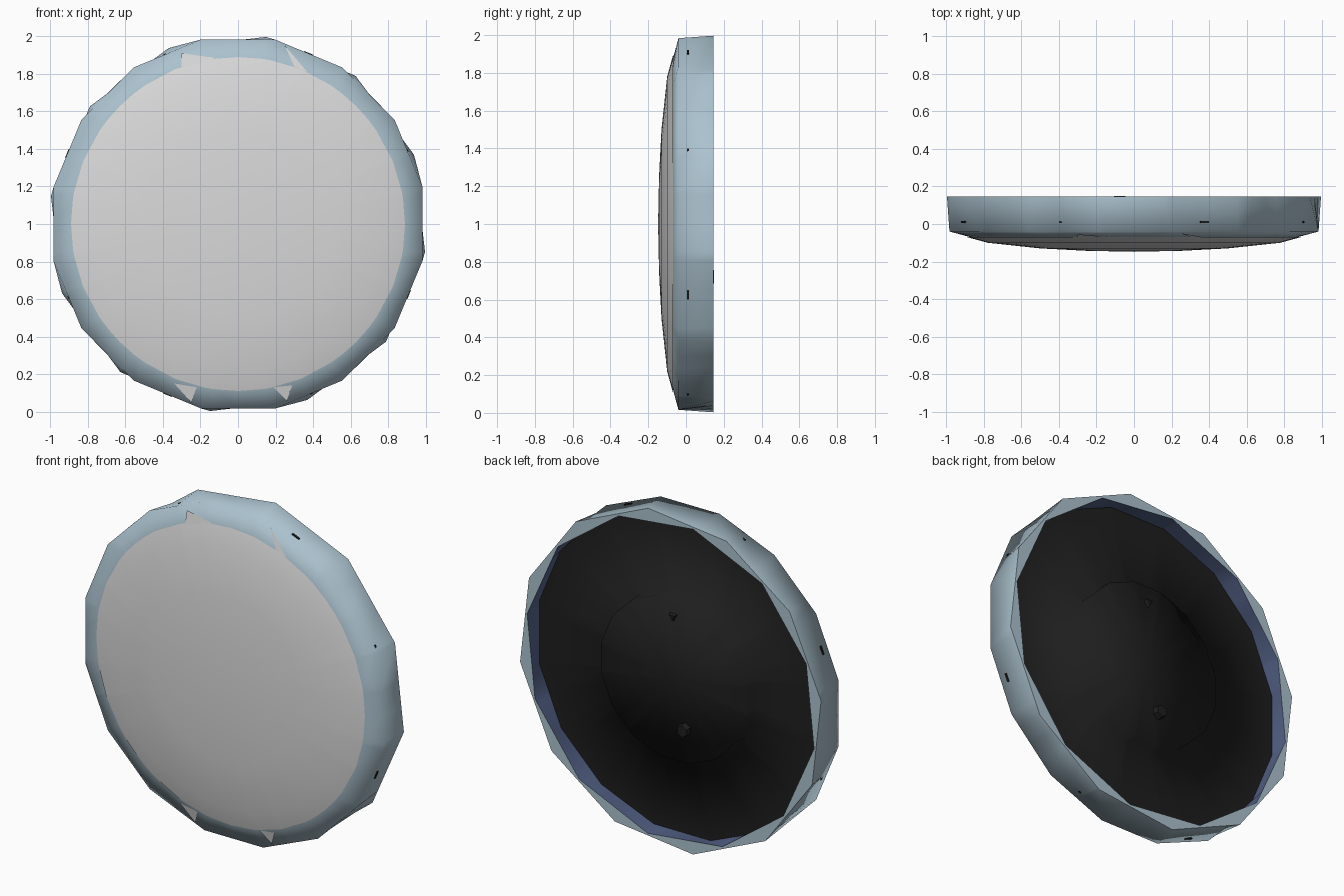
import bpy, bmesh, math
from mathutils import Matrix

cube = bpy.data.objects.get("Cube")
if cube:
    bpy.data.objects.remove(cube, do_unlink=True)

# Polygons as (sides, first corner angle): the rim turns from 16 sides to 12
FRONT = (16, math.radians(11.25))
BACK = (12, math.radians(21.5))
INNER = (12, math.radians(9))
ANGLES = sorted({round((p + math.tau * i / n) % math.tau, 5)
                 for n, p in (FRONT, BACK, INNER, (32, 0)) for i in range(n)})


def material(name, colour):
    m = bpy.data.materials.new(name)
    m.use_nodes = True
    m.diffuse_color = (*colour, 1)
    m.node_tree.nodes["Principled BSDF"].inputs["Base Color"].default_value = (*colour, 1)
    return m


WHITE = material("lens_white", (0.70, 0.70, 0.70))
BLUE = material("rim_pale_blue", (0.41, 0.54, 0.62))
NAVY = material("inner_wall_blue", (0.09, 0.125, 0.25))
BLACK = material("back_black", (0.013, 0.013, 0.013))


def finish(name, bm, mats, smooth=None):
    mesh = bpy.data.meshes.new(name)
    bm.to_mesh(mesh)
    bm.free()
    for m in mats:
        mesh.materials.append(m)
    ob = bpy.data.objects.new(name, mesh)
    bpy.context.collection.objects.link(ob)
    if smooth:
        bpy.ops.object.select_all(action='DESELECT')
        ob.select_set(True)
        bpy.context.view_layer.objects.active = ob
        bpy.ops.object.shade_smooth_by_angle(angle=math.radians(smooth))


def radius_at(r, polygon, a):
    """Constant for a circle, otherwise the distance to the polygon's side."""
    if polygon is None:
        return r
    side = math.tau / polygon[0]
    return r * math.cos(side / 2) / math.cos((a - polygon[1]) % side - side / 2)


def ringed(name, profile, mats, smooth, last_mat=0):
    """Join rings of (radius, y, polygon), ordered front, outside, back."""
    bm = bmesh.new()
    rings = []
    for r, y, polygon in profile:
        ring = []
        for a in ANGLES:
            d = radius_at(r, polygon, a)
            ring.append(bm.verts.new((d * math.cos(a), y, 1 + d * math.sin(a))))
        rings.append(ring)
    count = len(ANGLES)
    for i, (p, q) in enumerate(zip(rings, rings[1:])):
        for j in range(count):
            k = (j + 1) % count
            f = bm.faces.new((p[j], q[j], q[k], p[k]))
            if i == len(rings) - 2:
                f.material_index = last_mat
    bmesh.ops.remove_doubles(bm, verts=bm.verts, dist=1e-5)
    finish(name, bm, mats, smooth)


# Rim with a bevelled front, faceted wall and recessed back
ringed("rim", [(0.88, -0.068, None), (1.003, -0.04, FRONT), (1.008, 0.146, BACK),
               (0.962, 0.146, INNER), (0.965, 0.035, FRONT)], [BLUE, NAVY], 80, 1)

# Shallow domed lens
ringed("lens", [(0, -0.148, None), (0.25, -0.143, None), (0.5, -0.13, None),
                (0.78, -0.1, None), (0.89, -0.07, None)], [WHITE], 40)

# Flat back panel with a raised round hub
ringed("back_panel", [(0.965, 0.035, FRONT), (0.49, 0.035, FRONT),
                      (0.49, 0.115, FRONT), (0, 0.115, None)], [BLACK], 100)

# Lens tabs lapping over the rim bevel
tabs = [[(0.25, 1.95), (0.37, 1.81), (0.3, 1.84)],
        [(-0.3, 1.91), (-0.12, 1.885), (-0.3, 1.83)],
        [(-0.34, 0.15), (-0.22, 0.13), (-0.25, 0.05)],
        [(0.19, 0.13), (0.29, 0.14), (0.26, 0.06)]]
bm = bmesh.new()
for tab in tabs:
    corners = []
    for x, z in tab:
        over = max(0, math.hypot(x, z - 1) - 0.88)
        corners.append(bm.verts.new((x, -0.073 + over * 0.23, z)))
    face = bm.faces.new(corners)
    face.normal_update()
    if face.normal.y > 0:
        face.normal_flip()
finish("lens_tabs", bm, [WHITE])

# Eight clip tips just breaking through the rim wall
bm = bmesh.new()
for i in range(8):
    a = math.tau * (i + 0.5) / 8
    place = (Matrix.Translation((0, 0, 1)) @ Matrix.Rotation(-a, 4, 'Y')
             @ Matrix.Translation((0.972, 0.01, 0)))
    bmesh.ops.create_cube(bm, size=1, matrix=place @ Matrix.Diagonal((0.03, 0.012, 0.05, 1)))
finish("rim_clips", bm, [BLACK])


# Hanging stud and pointer on the back hub
def stud(name, x, z, sides, r1, r2, y, depth):
    bm = bmesh.new()
    place = Matrix.Translation((x, y, z)) @ Matrix.Rotation(-math.pi / 2, 4, 'X')
    bmesh.ops.create_cone(bm, cap_ends=True, segments=sides, radius1=r1, radius2=r2,
                          depth=depth, matrix=place)
    finish(name, bm, [BLACK])


stud("hanging_stud", -0.076, 0.72, 6, 0.042, 0.035, 0.13, 0.036)
stud("hanging_pointer", 0, 1.38, 3, 0.036, 0.02, 0.12, 0.03)
